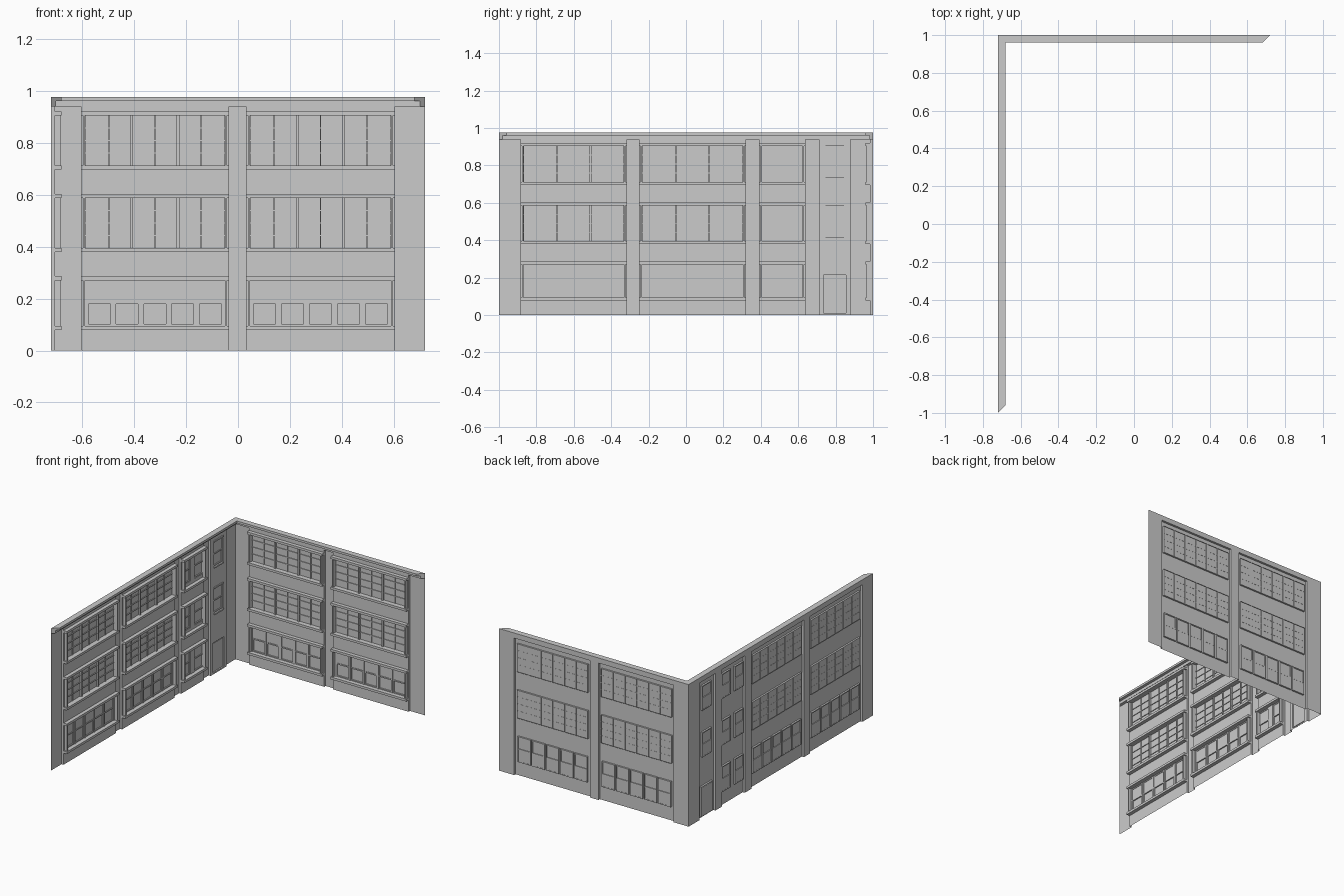
import bpy
import bmesh

if "Cube" in bpy.data.objects:
    bpy.data.objects.remove(bpy.data.objects["Cube"], do_unlink=True)

grey = bpy.data.materials.new("wall_grey")
grey.use_nodes = True
grey.diffuse_color = (0.6, 0.6, 0.6, 1)
grey.node_tree.nodes["Principled BSDF"].inputs["Base Color"].default_value = (0.6, 0.6, 0.6, 1)

# Depths measured from the outer plane towards the inside of the L
BAY, GLASS, LEDGE = 0.015, 0.006, 0.04
BAY_TOP, TOP = 0.94, 0.975


class Part:
    """A mesh part placed on one wall by (along, depth, height)."""

    def __init__(self, name, place):
        self.name, self.place, self.bm = name, place, bmesh.new()

    def quad(self, *pts):
        self.bm.faces.new([self.bm.verts.new(self.place(*p)) for p in pts])

    def panel(self, u0, u1, z0, z1, d):
        self.quad((u0, d, z0), (u1, d, z0), (u1, d, z1), (u0, d, z1))

    def box(self, u0, u1, z0, z1, d0, d1, mitre=0):
        a, b = mitre * d0, mitre * d1
        back = [(u0 + a, d0, z0), (u1 - a, d0, z0), (u1 - a, d0, z1), (u0 + a, d0, z1)]
        front = [(u0 + b, d1, z0), (u1 - b, d1, z0), (u1 - b, d1, z1), (u0 + b, d1, z1)]
        self.quad(*front)
        self.quad(*back[::-1])
        self.tube(back, front)

    def tube(self, back, front):
        for i in range(4):
            j = (i + 1) % 4
            self.quad(back[i], back[j], front[j], front[i])

    def reveal(self, u0, u1, z0, z1, d0, d1):
        ring = [(u0, z0), (u1, z0), (u1, z1), (u0, z1)]
        self.tube([(u, d0, z) for u, z in ring], [(u, d1, z) for u, z in ring])

    def sheet(self, u0, u1, z0, z1, d, holes):
        us = sorted({u0, u1, *[h[0] for h in holes], *[h[1] for h in holes]})
        zs = sorted({z0, z1, *[h[2] for h in holes], *[h[3] for h in holes]})
        for ua, ub in zip(us, us[1:]):
            for za, zb in zip(zs, zs[1:]):
                u, z = (ua + ub) / 2, (za + zb) / 2
                if not any(h[0] < u < h[1] and h[2] < z < h[3] for h in holes):
                    self.panel(ua, ub, za, zb, d)

    def finish(self):
        bmesh.ops.remove_doubles(self.bm, verts=self.bm.verts, dist=0.0001)
        bmesh.ops.recalc_face_normals(self.bm, faces=self.bm.faces)
        mesh = bpy.data.meshes.new(self.name)
        self.bm.to_mesh(mesh)
        self.bm.free()
        mesh.materials.append(grey)
        bpy.context.collection.objects.link(bpy.data.objects.new(self.name, mesh))


def sash(part, u0, u1, z0, z1):
    """Sash window: the upper light stands in front of the lower one."""
    mid = (z0 + z1) / 2
    part.panel(u0, u1, z0, mid, GLASS - 0.002)
    part.panel(u0, u1, mid, z1, GLASS + 0.002)
    part.box(u0, u1, mid - 0.004, mid + 0.004, GLASS - 0.003, GLASS + 0.006)
    for a, b in ((u0, u0 + 0.006), (u1 - 0.006, u1)):
        part.box(a, b, z0, z1, GLASS - 0.003, GLASS + 0.005)
    for a, b in ((z0, z0 + 0.007), (z1 - 0.007, z1)):
        part.box(u0, u1, a, b, GLASS - 0.003, GLASS + 0.005)


def grid_window(part, u0, u1, z0, z1):
    """Wide window in three sections with thin glazing bars."""
    part.panel(u0, u1, z0, z1, GLASS)
    w, h = u1 - u0, z1 - z0
    for k in range(1, 6):
        t, d = (0.005, 0.018) if k % 2 == 0 else (0.0025, 0.012)
        u = u0 + w * k / 6
        part.box(u - t, u + t, z0, z1, GLASS - 0.003, d)
    for k in range(1, 4):
        z = z0 + h * k / 4
        part.box(u0, u1, z - 0.0025, z + 0.0025, GLASS - 0.001, 0.011)


def ledges(part, u0, u1, z0, z1):
    """Sill, lintel and side jambs around a window band."""
    part.box(u0, u1, z1, z1 + 0.016, BAY, LEDGE)
    part.box(u0, u1, z0 - 0.016, z0, BAY, LEDGE)
    for a, b in ((u0 + 0.008, u0 + 0.016), (u1 - 0.016, u1 - 0.008)):
        part.box(a, b, z0, z1, BAY, LEDGE - 0.004)


def build_wall(label, place, u0, u1, bays):
    names = ("piers", "bays", "windows", "ledges", "cornice", "door")
    piers, bay, windows, ledge, cornice, door = [Part(f"{label}_{n}", place) for n in names]

    # Flat piers at the outer plane, open behind each projecting bay
    piers.sheet(u0, u1, 0, TOP, 0, [(a, b, 0, BAY_TOP) for a, b, _ in bays])

    for a, b, kind in bays:
        holes = []
        floors = [(0.095, 0.27), (0.395, 0.587), (0.712, 0.905)]
        if kind == "wide":
            holes += [(a + 0.018, b - 0.018, z0, z1) for z0, z1 in floors[1:]]
            for h in holes:
                grid_window(windows, *h)
            pitch = (b - a - 0.036) / 5
            lights = [(a + 0.023 + pitch * i, a + 0.013 + pitch * (i + 1), *floors[0])
                      for i in range(5)]
        else:
            levels = [(0.415, 0.585), (0.735, 0.905)]
            if kind == "pair":
                levels.append(floors[0])
                spans = [(a + 0.008, a + 0.103), (b - 0.103, b - 0.008)]
            else:
                spans = [(a + 0.035, b - 0.035)]
            lights = [(*s, *l) for s in spans for l in levels]
        for light in lights:
            sash(windows, *light)
        holes += lights

        if kind == "door":
            leaf = (a + 0.025, b - 0.025, 0.01, 0.215)
            holes.append(leaf)
            door.panel(*leaf, GLASS)
            door.box(leaf[0] + 0.008, leaf[1] - 0.008, 0.018, 0.207, GLASS - 0.001, GLASS + 0.003)
            for light in lights:
                ledge.box(light[0], light[1], light[3], light[3] + 0.01, BAY, BAY + 0.006)
                ledge.box(light[0], light[1], light[2] - 0.01, light[2], BAY, BAY + 0.006)
        else:
            for z0, z1 in floors:
                ledges(ledge, a, b, z0, z1)

        # Bay skin, its returns to the piers and the opening reveals
        bay.sheet(a, b, 0, BAY_TOP, BAY, holes)
        for u in (a, b):
            bay.quad((u, 0, 0), (u, BAY, 0), (u, BAY, BAY_TOP), (u, 0, BAY_TOP))
        for h in holes:
            bay.reveal(*h, GLASS - 0.003, BAY)

    # Stepped cornice with mitred ends
    cornice.box(u0, u1, BAY_TOP, 0.96, 0, BAY + 0.005, mitre=1)
    cornice.box(u0, u1, 0.96, TOP, 0, LEDGE, mitre=1)

    for part in (piers, bay, windows, ledge, cornice, door):
        if part.bm.faces:
            part.finish()
        else:
            part.bm.free()


build_wall("back_wall", lambda u, d, z: (u, 1 - d, z), -0.72, 0.72,
           [(-0.605, -0.035, "wide"), (0.03, 0.605, "wide")])
build_wall("side_wall", lambda u, d, z: (-0.72 + d, u, z), -1, 1,
           [(-0.885, -0.315, "wide"), (-0.25, 0.32, "wide"),
            (0.39, 0.64, "pair"), (0.71, 0.88, "door")])
